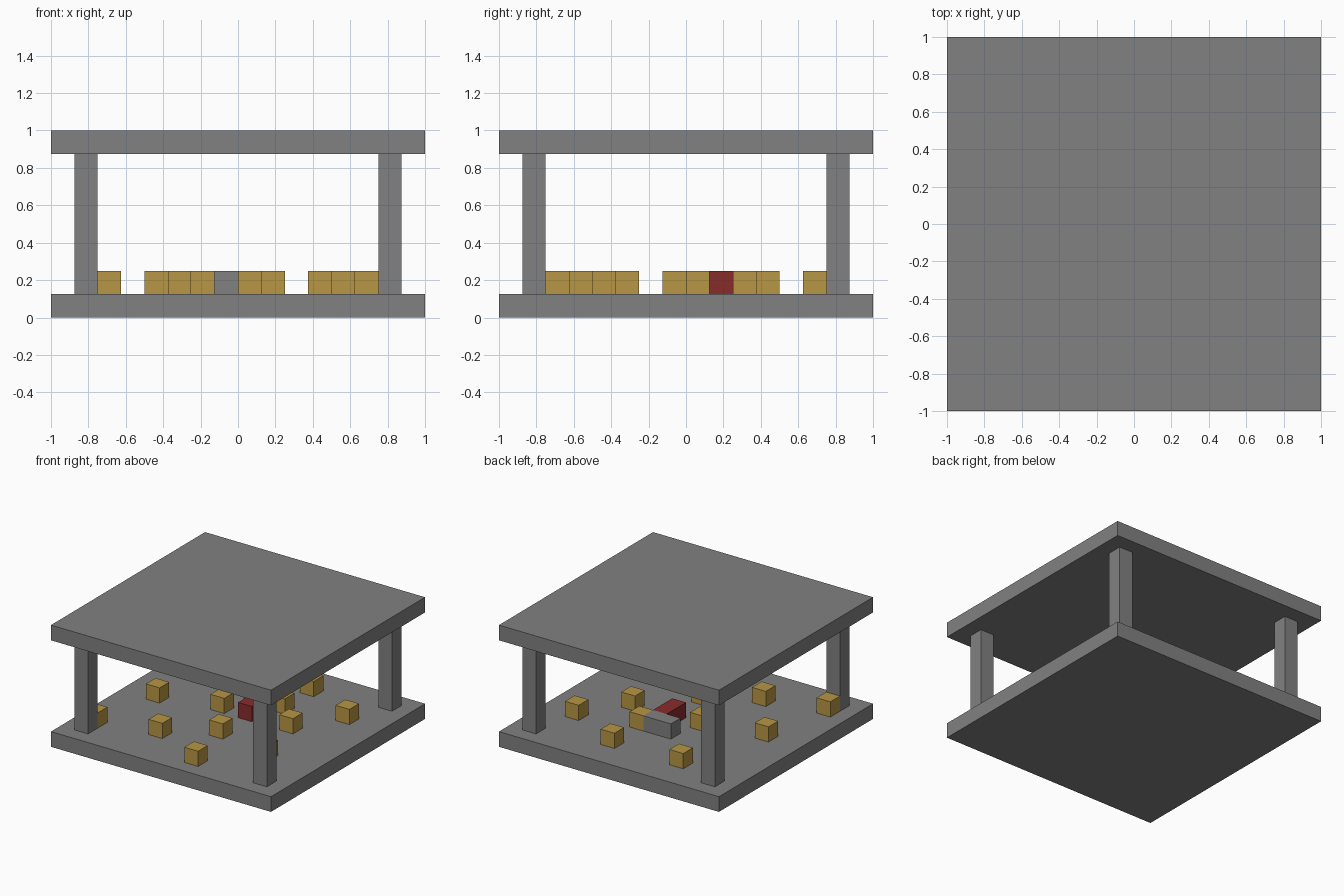
import bpy

U = 0.125  # one grid cell

default = bpy.data.objects.get("Cube")
if default:
    bpy.data.objects.remove(default, do_unlink=True)


def material(name, rgb):
    m = bpy.data.materials.new(name)
    m.use_nodes = True
    m.diffuse_color = (*rgb, 1)
    m.node_tree.nodes["Principled BSDF"].inputs["Base Color"].default_value = (*rgb, 1)
    return m


def box(name, corner, size, mat):
    """Box from its lowest corner and size, both in grid cells."""
    centre = [(c + s / 2) * U for c, s in zip(corner, size)]
    bpy.ops.mesh.primitive_cube_add(size=1, location=centre)
    ob = bpy.context.object
    ob.name = name
    ob.scale = [s * U for s in size]
    bpy.ops.object.transform_apply(location=False, rotation=False, scale=True)
    ob.data.materials.append(mat)
    return ob


stone = material("stone grey", (0.22, 0.22, 0.22))
gold = material("gold", (0.48, 0.305, 0.058))
red = material("dark red", (0.25, 0.025, 0.025))

# Floor and roof slabs
box("floor", (-8, -8, 0), (16, 16, 1), stone)
box("roof", (-8, -8, 7), (16, 16, 1), stone)

# Corner posts
for x, side in ((-7, "right"), (6, "left")):
    for y, end in ((-7, "front"), (6, "back")):
        box(f"{end}_{side}_post", (x, y, 1), (1, 1, 6), stone)

# Scattered gold blocks, by grid cell
cells = [(-6, -1), (-2, 0), (1, 5), (5, 3), (3, 0), (-3, -5), (0, -3),
         (1, -7), (-7, -6), (1, 2), (4, -4), (-4, 5)]
for i, (x, y) in enumerate(cells, 1):
    box(f"gold_block_{i}", (x, y, 1), (1, 1, 1), gold)

# Central two-cell blocks
box("red_block", (0, 0, 1), (1, 2, 1), red)
box("grey_block", (-1, 2, 1), (2, 1, 1), stone)
